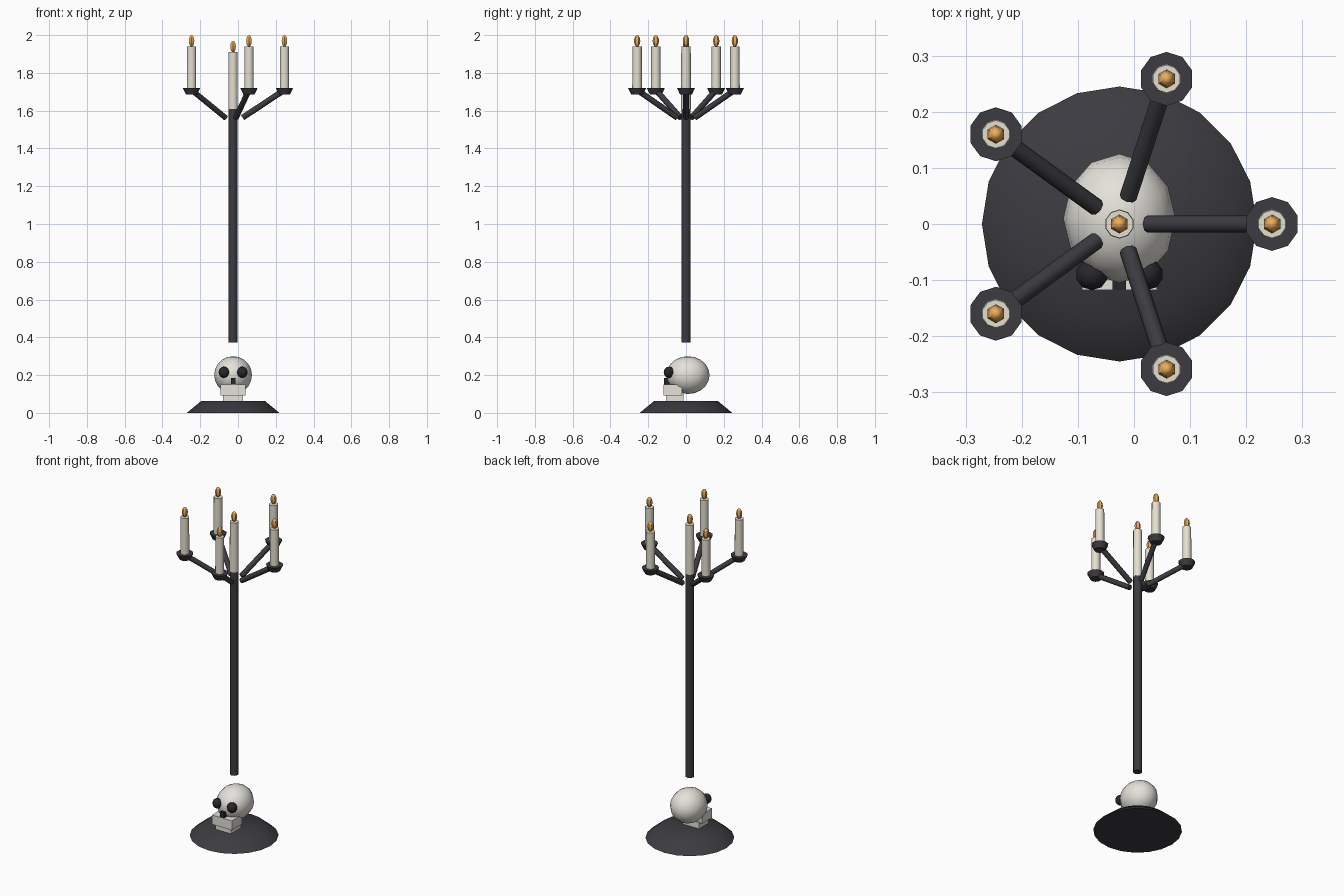
import bpy, math
from mathutils import Vector

if "Cube" in bpy.data.objects:
    bpy.data.objects.remove(bpy.data.objects["Cube"])

CX = -0.026  # pole axis, offset so the five arms are centred in x


def material(name, rgb):
    m = bpy.data.materials.new(name)
    m.diffuse_color = (*rgb, 1)
    m.use_nodes = True
    m.node_tree.nodes["Principled BSDF"].inputs["Base Color"].default_value = m.diffuse_color
    return m


IRON = material("iron", (0.045, 0.045, 0.052))
BONE = material("bone", (0.78, 0.76, 0.70))
WAX = material("wax", (0.78, 0.74, 0.63))
FIRE = material("flame", (0.85, 0.42, 0.10))
DARK = material("socket", (0.02, 0.02, 0.025))


def finish(name, mat, smooth=True):
    ob = bpy.context.object
    ob.name = name
    ob.data.materials.append(mat)
    bpy.ops.object.transform_apply(location=False, rotation=True, scale=True)
    if smooth:
        bpy.ops.object.shade_smooth_by_angle(angle=math.radians(50))
    return ob


def cone(name, x, y, z0, z1, r0, r1, sides, mat):
    bpy.ops.mesh.primitive_cone_add(vertices=sides, radius1=r0, radius2=r1, depth=z1 - z0,
                                    location=(x, y, (z0 + z1) / 2))
    return finish(name, mat)


def ball(name, loc, size, seg, rings, mat):
    bpy.ops.mesh.primitive_uv_sphere_add(segments=seg, ring_count=rings, radius=1, location=loc)
    bpy.context.object.scale = size
    return finish(name, mat)


def box(name, y0, y1, z0, z1, width, mat):
    bpy.ops.mesh.primitive_cube_add(size=1, location=(CX, (y0 + y1) / 2, (z0 + z1) / 2))
    bpy.context.object.scale = (width, y1 - y0, z1 - z0)
    return finish(name, mat, False)


def rod(name, a, b, r, mat):
    a, b = Vector(a), Vector(b)
    bpy.ops.mesh.primitive_cylinder_add(vertices=8, radius=r, depth=(b - a).length,
                                        location=(a + b) / 2)
    bpy.context.object.rotation_euler = (b - a).to_track_quat('Z', 'Y').to_euler()
    return finish(name, mat)


def candle(name, x, y, z0, z1):
    cone(name, x, y, z0, z1, 0.026, 0.025, 10, WAX)
    ball(name + "_flame", (x, y, z1 + 0.029), (0.017, 0.017, 0.031), 6, 6, FIRE)


# Base
cone("base", CX, 0, 0, 0.062, 0.245, 0.17, 20, IRON)

# Skull
ball("cranium", (CX, 0.01, 0.2), (0.1, 0.115, 0.1), 12, 10, BONE)
box("upper_jaw", -0.118, -0.02, 0.093, 0.15, 0.134, BONE)
box("lower_jaw", -0.105, -0.012, 0.06, 0.1, 0.106, BONE)
box("nose_hole", -0.117, -0.08, 0.15, 0.185, 0.024, DARK)
for s, side in ((-1, "left"), (1, "right")):
    ball("eye_socket_" + side, (CX + s * 0.049, -0.09, 0.215), (0.029, 0.028, 0.03), 10, 8, DARK)

# Pole and central candle
cone("pole", CX, 0, 0.373, 1.61, 0.025, 0.025, 10, IRON)
candle("centre_candle", CX, 0, 1.61, 1.91)

# Five arms with drip cups and candles
for i in range(5):
    a = math.radians(72 * i)
    c, s = math.cos(a), math.sin(a)
    rod(f"arm_{i}", (CX + 0.05 * c, 0.05 * s, 1.563), (CX + 0.262 * c, 0.262 * s, 1.703), 0.0155, IRON)
    x, y = CX + 0.272 * c, 0.272 * s
    cone(f"cup_{i}", x, y, 1.685, 1.72, 0.031, 0.048, 10, IRON)
    candle(f"candle_{i}", x, y, 1.71, 1.94)
